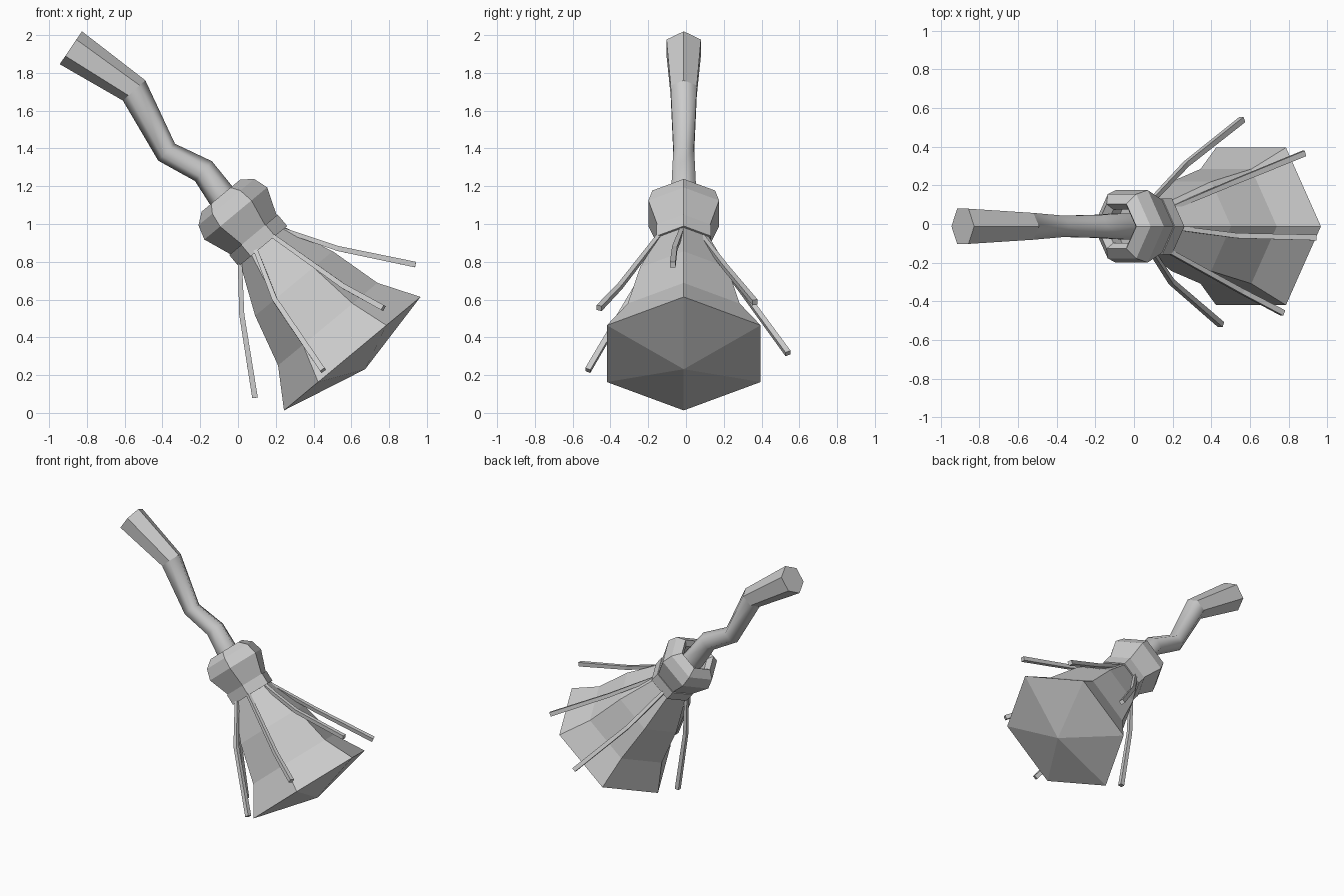
import bpy, bmesh
from math import cos, sin, tau
from mathutils import Vector

if "Cube" in bpy.data.objects:
    bpy.data.objects.remove(bpy.data.objects["Cube"])

grey = bpy.data.materials.new("plain_grey")
grey.use_nodes = True
grey.diffuse_color = (0.6, 0.6, 0.6, 1)
grey.node_tree.nodes["Principled BSDF"].inputs["Base Color"].default_value = (0.6, 0.6, 0.6, 1)

# Broom head frame: origin at the band's lower rim, axis pointing to the bristle end
ORIGIN = Vector((0.13, -0.012, 0.885))
AXIS = Vector((0.64, 0, -0.77)).normalized()
SIDE = Vector((0, 1, 0))


def loft(name, rings, sides, tip=None, smooth_from=None, turn=0.0):
    """Skin rings given as (centre, normal, radius); cap both ends."""
    bm = bmesh.new()
    loops = []
    for centre, normal, radius in rings:
        v = (SIDE - normal * SIDE.dot(normal)).normalized()
        u = v.cross(normal).normalized()
        loops.append([bm.verts.new(centre + radius * (u * cos(a) + v * sin(a)))
                      for a in (tau * i / sides + turn for i in range(sides))])
    for row, (a, b) in enumerate(zip(loops, loops[1:])):
        for i in range(sides):
            j = (i + 1) % sides
            face = bm.faces.new((a[i], a[j], b[j], b[i]))
            face.smooth = smooth_from is not None and row >= smooth_from
    bm.faces.new(loops[0])
    if tip is None:
        bm.faces.new(loops[-1])
    else:
        point = bm.verts.new(tip)
        for i in range(sides):
            bm.faces.new((loops[-1][i], loops[-1][(i + 1) % sides], point))
    bmesh.ops.recalc_face_normals(bm, faces=bm.faces)
    mesh = bpy.data.meshes.new(name)
    bm.to_mesh(mesh)
    bm.free()
    mesh.materials.append(grey)
    obj = bpy.data.objects.new(name, mesh)
    bpy.context.collection.objects.link(obj)
    return obj


def along_axis(profile):
    return [(ORIGIN + AXIS * t, AXIS, r) for t, r in profile]


def along_path(points, radii):
    """Rings mitred at the bends of a path."""
    pts = [Vector(p) for p in points]
    rings = []
    for i, p in enumerate(pts):
        before = (p - pts[i - 1]).normalized() if i else Vector()
        after = (pts[i + 1] - p).normalized() if i < len(pts) - 1 else Vector()
        rings.append((p, (before + after).normalized(), radii[i]))
    return rings


# Bristle bundle with a shallow pointed underside
loft("bristles", along_axis([(-0.03, 0.14), (0.26, 0.267), (0.54, 0.342), (0.743, 0.47)]),
     6, tip=ORIGIN + AXIS * 0.85)

# Band and hollow-topped knob that hold the bristles
loft("band", along_axis([(-0.075, 0.167), (0.003, 0.167)]), 6)
loft("knob", along_axis([(-0.24, 0.1), (-0.31, 0.1), (-0.345, 0.133), (-0.30, 0.192),
                         (-0.222, 0.216), (-0.075, 0.16)]), 6)

# Crooked handle: faceted grip, smooth below
path = [(-0.885, 1.933), (-0.55, 1.707), (-0.378, 1.38), (-0.183, 1.28), (-0.07, 1.125), (0.0, 1.04)]
loft("handle", along_path([(x, -0.012, z) for x, z in path],
                          [0.105, 0.08, 0.063, 0.069, 0.078, 0.078]), 6, smooth_from=1)

# Loose bent strands: start, bend, end
strands = {
    "lower": [(0.01, -0.02, 0.80), (0.02, -0.025, 0.52), (0.09, -0.03, 0.08)],
    "front_lower": [(0.09, -0.14, 0.87), (0.195, -0.30, 0.60), (0.45, -0.52, 0.225)],
    "front_upper": [(0.18, -0.14, 0.94), (0.56, -0.35, 0.67), (0.77, -0.46, 0.555)],
    "upper": [(0.22, -0.02, 0.975), (0.53, -0.06, 0.87), (0.94, -0.07, 0.785)],
    "back_upper": [(0.19, 0.08, 0.94), (0.50, 0.21, 0.77), (0.88, 0.365, 0.585)],
    "back_lower": [(0.10, 0.13, 0.87), (0.27, 0.31, 0.63), (0.56, 0.54, 0.315)],
}
for label, points in strands.items():
    loft(label + "_strand", along_path(points, [0.016, 0.019, 0.021]), 4, turn=tau / 8)
